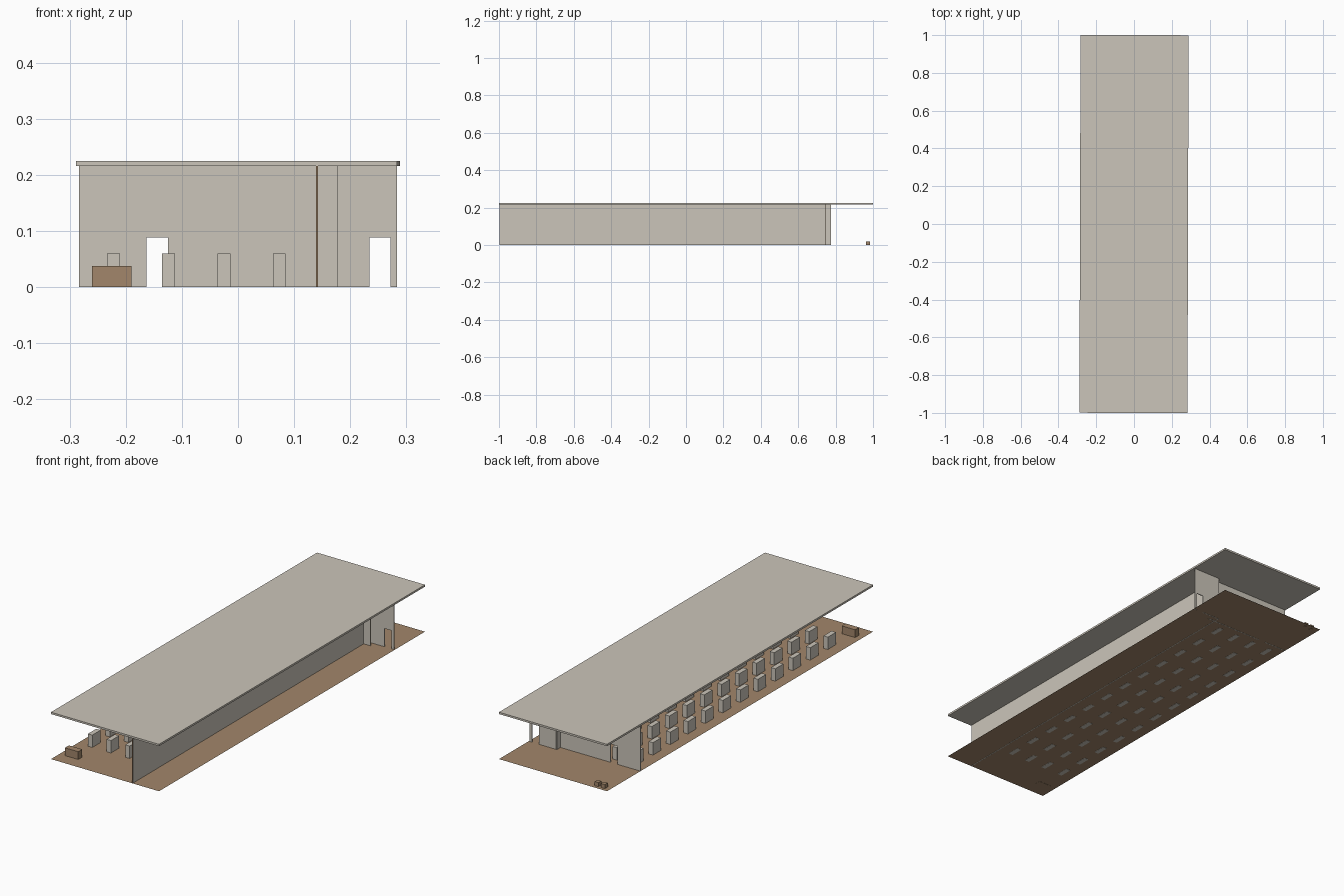
import bpy, bmesh, math
from mathutils import Matrix, Vector

if "Cube" in bpy.data.objects:
    bpy.data.objects.remove(bpy.data.objects["Cube"], do_unlink=True)


def material(name, r, g, b):
    m = bpy.data.materials.new(name)
    m.use_nodes = True
    m.diffuse_color = (r, g, b, 1)
    m.node_tree.nodes["Principled BSDF"].inputs["Base Color"].default_value = (r, g, b, 1)
    return m


PLASTER = material("pale plaster", 0.60, 0.56, 0.49)
WOOD = material("brown wood", 0.36, 0.24, 0.145)


def add_object(name, bm, *mats):
    bmesh.ops.recalc_face_normals(bm, faces=bm.faces)
    mesh = bpy.data.meshes.new(name)
    bm.to_mesh(mesh)
    bm.free()
    for m in mats:
        mesh.materials.append(m)
    ob = bpy.data.objects.new(name, mesh)
    bpy.context.collection.objects.link(ob)
    return ob


def box(name, xs, ys, zs, *mats):
    bm = bmesh.new()
    lo, hi = Vector((xs[0], ys[0], zs[0])), Vector((xs[1], ys[1], zs[1]))
    place = Matrix.Translation((lo + hi) / 2) @ Matrix.Diagonal((*(hi - lo), 1))
    bmesh.ops.create_cube(bm, size=1, matrix=place)
    return add_object(name, bm, *mats)


def paint_ends(ob, direction):
    # brown end caps on faces turned along the given direction
    for p in ob.data.polygons:
        if p.normal.dot(Vector(direction)) > 0.9:
            p.material_index = 1


def door_wall(name, xs, ys, door):
    # upright outline with a door notch, extruded to the wall thickness
    a, b = door
    outline = [(xs[0], 0), (a, 0), (a, DOOR_TOP), (b, DOOR_TOP),
               (b, 0), (xs[1], 0), (xs[1], WALL_TOP), (xs[0], WALL_TOP)]
    bm = bmesh.new()
    face = bm.faces.new([bm.verts.new((x, ys[0], z)) for x, z in outline])
    ext = bmesh.ops.extrude_face_region(bm, geom=[face])
    moved = [v for v in ext["geom"] if isinstance(v, bmesh.types.BMVert)]
    bmesh.ops.translate(bm, verts=moved, vec=(0, ys[1] - ys[0], 0))
    return add_object(name, bm, PLASTER, WOOD)


WALL_TOP, DOOR_TOP = 0.216, 0.088
SKEW = 0.003

# ground sheet and flat roof, both turned very slightly
bm = bmesh.new()
bmesh.ops.create_grid(bm, x_segments=1, y_segments=1, size=1,
                      matrix=Matrix.Translation((0, 0, 0.0008)) @ Matrix.Diagonal((0.286, 1, 1, 1)))
floor = add_object("floor", bm, WOOD)
roof = box("roof", (-0.286, 0.286), (-1, 1), (WALL_TOP, 0.225), PLASTER)
for ob in (floor, roof):
    ob.rotation_euler.z = -SKEW

# long wall and the two rear walls
long_wall = box("long_wall", (0.139, 0.143), (-0.998, 0.775), (0, WALL_TOP), PLASTER, WOOD)
paint_ends(long_wall, (0, -1, 0))
door_wall("hall_rear_wall", (-0.283, 0.139), (0.745, 0.749), (-0.163, -0.125))
door_wall("passage_rear_wall", (0.143, 0.283), (0.772, 0.776), (0.234, 0.272))
stub = box("passage_stub_wall", (0.143, 0.178), (0.745, 0.749), (0, WALL_TOP), PLASTER, WOOD)
paint_ends(stub, (1, 0, 0))

# rows of cabinets
for col in range(4):
    for row in range(12):
        x, y = -0.222 + 0.0985 * col, -0.768 + 0.132 * row
        box(f"cabinet_{col + 1}_{row + 1}", (x - 0.0115, x + 0.0115),
            (y - 0.031, y + 0.031), (0, 0.06), PLASTER)

# front desk and two small stools at the rear
box("front_desk", (-0.26, -0.19), (-0.935, -0.905), (0, 0.038), WOOD)
for i, x in enumerate((-0.25, -0.216)):
    box(f"rear_stool_{i + 1}", (x - 0.01, x + 0.01), (0.962, 0.984), (0, 0.02), WOOD)
